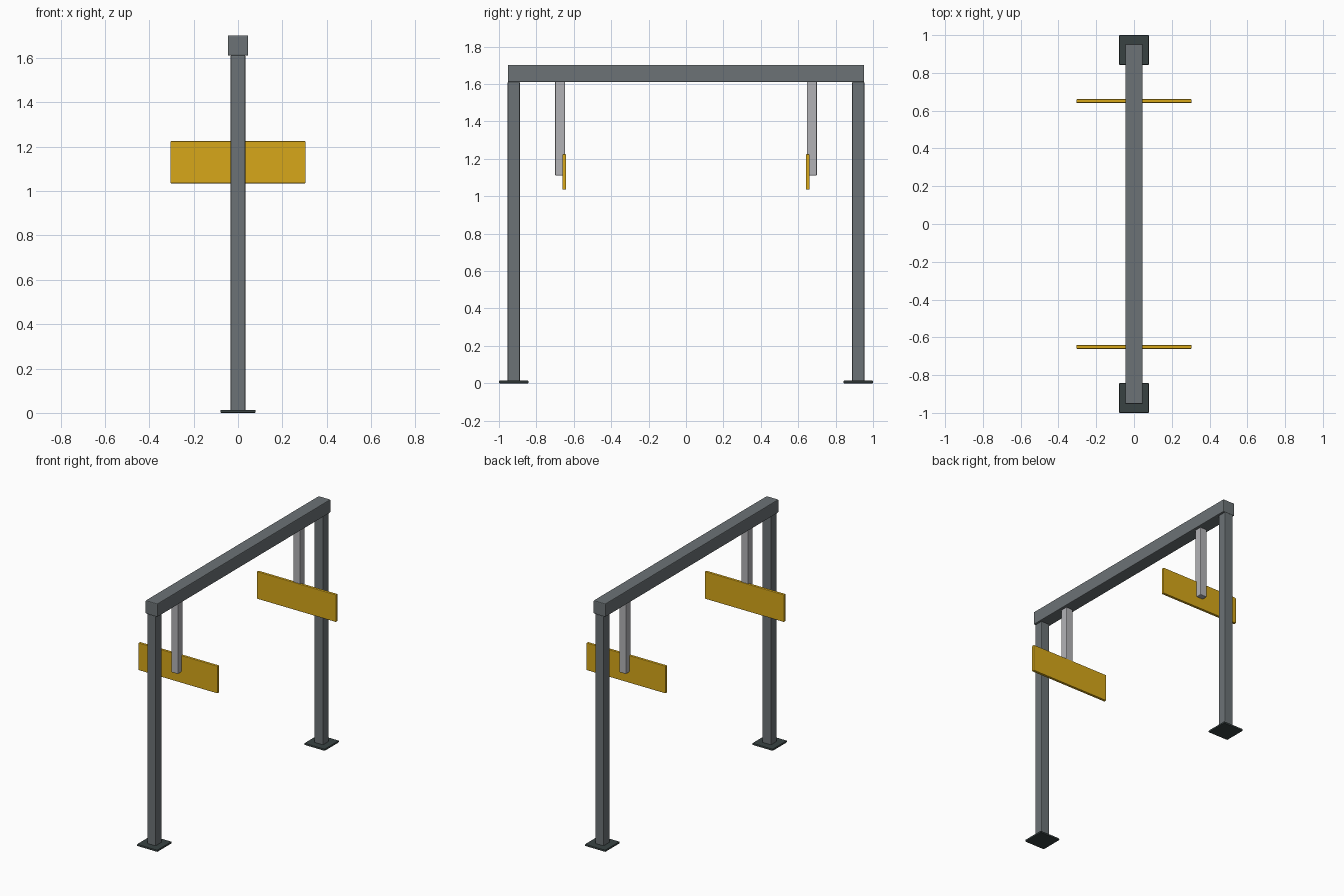
import bpy

cube = bpy.data.objects.get("Cube")
if cube:
    bpy.data.objects.remove(cube)


def material(name, colour):
    m = bpy.data.materials.new(name)
    m.use_nodes = True
    m.diffuse_color = (*colour, 1)
    m.node_tree.nodes["Principled BSDF"].inputs["Base Color"].default_value = (*colour, 1)
    return m


steel = material("grey steel", (0.15, 0.17, 0.18))
dark = material("dark base", (0.04, 0.055, 0.055))
light = material("light metal", (0.45, 0.45, 0.47))
yellow = material("yellow panel", (0.68, 0.39, 0.01))


# Box with softly chamfered edges
def box(name, size, centre, mat, chamfer=0.005):
    bpy.ops.mesh.primitive_cube_add(size=1, location=centre)
    ob = bpy.context.object
    ob.name = name
    ob.scale = size
    bpy.ops.object.transform_apply(location=False, rotation=False, scale=True)
    ob.data.materials.append(mat)
    bevel = ob.modifiers.new("chamfer", "BEVEL")
    bevel.width = chamfer
    bevel.segments = 2
    return ob


# Overhead beam
box("top_beam", (0.092, 1.906, 0.092), (0, 0, 1.656), steel)

# Matching posts, foot plates, hangers and panels at each end
for end, side in (("front", -1), ("back", 1)):
    box(end + "_post", (0.066, 0.066, 1.61), (0, side * 0.921, 0.807), steel)
    box(end + "_foot_plate", (0.158, 0.158, 0.014), (0, side * 0.921, 0.007), dark, 0.004)
    box(end + "_hanger", (0.053, 0.053, 0.51), (0, side * 0.673, 1.365), light)
    box(end + "_panel", (0.61, 0.02, 0.19), (0, side * 0.651, 1.13), yellow, 0.004)
